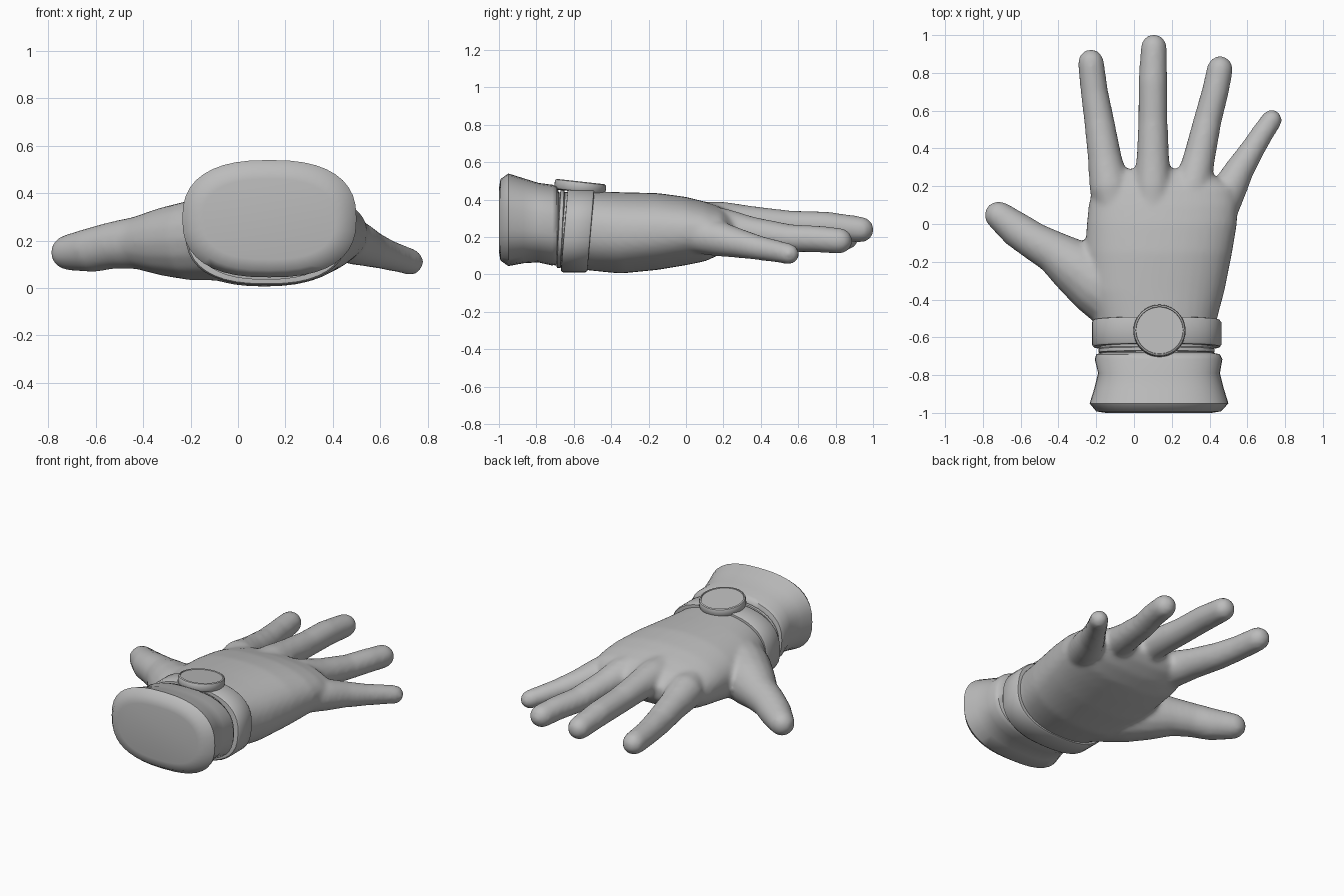
import bpy, bmesh, math
from mathutils import Vector

grey = bpy.data.materials.new("plain_grey")
grey.diffuse_color = (0.5, 0.5, 0.5, 1)


def finish(name, bm, angle=40):
    bmesh.ops.recalc_face_normals(bm, faces=bm.faces[:])
    me = bpy.data.meshes.new(name)
    bm.to_mesh(me)
    bm.free()
    me.materials.append(grey)
    me.shade_smooth()
    me.set_sharp_from_angle(angle=math.radians(angle))
    ob = bpy.data.objects.new(name, me)
    bpy.context.collection.objects.link(ob)
    return ob


def bridge(bm, rings):
    """Skin a list of point rings and cap both ends."""
    vs = [[bm.verts.new(p) for p in r] for r in rings]
    n = len(vs[0])
    for a, b in zip(vs, vs[1:]):
        for i in range(n):
            j = (i + 1) % n
            bm.faces.new((a[i], a[j], b[j], b[i]))
    bm.faces.new(vs[0])
    bm.faces.new(vs[-1][::-1])


def oval(y, x0, x1, z0, z1, power=2.5, lean=0.0, n=40):
    """Rounded cross-section at y; lean shifts y with height."""
    pts = []
    for i in range(n):
        t = 2 * math.pi * i / n
        c, s = math.cos(t), math.sin(t)
        c = math.copysign(abs(c) ** (2 / power), c)
        s = math.copysign(abs(s) ** (2 / power), s)
        pts.append(((x0 + x1) / 2 + c * (x1 - x0) / 2, y + lean * s,
                    (z0 + z1) / 2 + s * (z1 - z0) / 2))
    return pts


def finger(bm, path, n=16):
    """Round tube through (x, y, z, radius) points with a domed tip."""
    pts = [Vector(p[:3]) for p in path]
    rad = [p[3] for p in path]
    d = (pts[-1] - pts[-2]).normalized()
    tip, r = pts[-1].copy(), rad[-1]
    for a in (25, 50, 70, 84):
        pts.append(tip + d * r * math.sin(math.radians(a)))
        rad.append(r * math.cos(math.radians(a)))
    rings = []
    for i, p in enumerate(pts):
        d = (pts[min(i + 1, len(pts) - 1)] - pts[max(i - 1, 0)]).normalized()
        side = d.cross(Vector((0, 0, 1))).normalized()
        up = side.cross(d)
        rings.append([p + rad[i] * (side * math.cos(2 * math.pi * k / n)
                                    + up * math.sin(2 * math.pi * k / n)) for k in range(n)])
    bridge(bm, rings)


# Hand: palm and fingers fused into one smooth skin
bm = bmesh.new()
bridge(bm, [oval(*r, power=2.3) for r in (
    (-0.80, -0.17, 0.41, 0.07, 0.44),
    (-0.66, -0.18, 0.42, 0.04, 0.44),
    (-0.50, -0.21, 0.44, 0.02, 0.445),
    (-0.35, -0.26, 0.48, 0.005, 0.44),
    (-0.15, -0.26, 0.52, 0.025, 0.435),
    (0.00, -0.25, 0.545, 0.05, 0.415),
    (0.10, -0.24, 0.55, 0.07, 0.39),
    (0.19, -0.22, 0.53, 0.11, 0.36),
    (0.26, -0.17, 0.42, 0.16, 0.32),
    (0.29, -0.10, 0.32, 0.20, 0.29))])
for path in (
    # index
    ((-0.08, 0.00, 0.25, 0.10), (-0.13, 0.20, 0.25, 0.108), (-0.155, 0.35, 0.23, 0.09),
     (-0.185, 0.55, 0.205, 0.08), (-0.21, 0.70, 0.20, 0.073), (-0.228, 0.855, 0.20, 0.07)),
    # middle
    ((0.10, 0.00, 0.29, 0.10), (0.10, 0.20, 0.29, 0.10), (0.10, 0.35, 0.28, 0.087),
     (0.10, 0.55, 0.265, 0.078), (0.10, 0.75, 0.26, 0.077), (0.105, 0.935, 0.24, 0.07)),
    # ring
    ((0.27, 0.00, 0.27, 0.10), (0.31, 0.20, 0.255, 0.10), (0.345, 0.35, 0.225, 0.085),
     (0.39, 0.55, 0.195, 0.075), (0.43, 0.70, 0.19, 0.072), (0.455, 0.82, 0.18, 0.07)),
    # little
    ((0.42, 0.00, 0.22, 0.10), (0.50, 0.18, 0.19, 0.095), (0.56, 0.29, 0.165, 0.078),
     (0.63, 0.40, 0.14, 0.065), (0.68, 0.48, 0.125, 0.06), (0.728, 0.55, 0.11, 0.056)),
    # thumb
    ((-0.05, -0.42, 0.21, 0.18), (-0.20, -0.31, 0.20, 0.17), (-0.32, -0.22, 0.195, 0.145),
     (-0.43, -0.145, 0.19, 0.112), (-0.53, -0.09, 0.18, 0.10), (-0.62, -0.03, 0.16, 0.095),
     (-0.715, 0.045, 0.15, 0.077)),
):
    finger(bm, path)
hand = finish("hand", bm)
mod = hand.modifiers.new("fuse", "REMESH")
mod.mode = "VOXEL"
mod.voxel_size = 0.015
mod.use_smooth_shade = True
mod = hand.modifiers.new("soften", "SMOOTH")
mod.factor = 0.5
mod.iterations = 8

# Cuff: flared sleeve end with a rolled lip and a nearly flat cap
bm = bmesh.new()
bridge(bm, [oval(*r) for r in (
    (-1.000, -0.15, 0.41, 0.12, 0.46),
    (-0.992, -0.20, 0.46, 0.075, 0.51),
    (-0.950, -0.235, 0.50, 0.045, 0.54),
    (-0.870, -0.21, 0.475, 0.06, 0.515),
    (-0.790, -0.19, 0.455, 0.065, 0.49),
    (-0.715, -0.208, 0.468, 0.048, 0.48),
    (-0.690, -0.20, 0.455, 0.055, 0.47),
    (-0.680, -0.17, 0.41, 0.08, 0.44))])
finish("cuff", bm, 50)

# Thin inner ridge between cuff and strap
bm = bmesh.new()
bridge(bm, [oval(*r, lean=0.01) for r in (
    (-0.685, -0.17, 0.41, 0.06, 0.43),
    (-0.680, -0.188, 0.425, 0.035, 0.452),
    (-0.662, -0.188, 0.425, 0.035, 0.452),
    (-0.655, -0.17, 0.41, 0.06, 0.43))])
finish("inner_ridge", bm)

# Strap: band leaning slightly forward at the top
bm = bmesh.new()
bridge(bm, [oval(*r, lean=0.018) for r in (
    (-0.652, -0.19, 0.43, 0.04, 0.435),
    (-0.650, -0.215, 0.455, 0.018, 0.455),
    (-0.640, -0.222, 0.462, 0.012, 0.46),
    (-0.520, -0.222, 0.462, 0.012, 0.46),
    (-0.510, -0.215, 0.455, 0.018, 0.455),
    (-0.508, -0.19, 0.43, 0.04, 0.435))])
finish("strap", bm)

# Watch: turned case with a raised bezel and recessed dial
bm = bmesh.new()
n = 40
bridge(bm, [[(r * math.cos(2 * math.pi * k / n), r * math.sin(2 * math.pi * k / n), z)
             for k in range(n)] for r, z in (
    (0.115, -0.035), (0.132, -0.03), (0.138, -0.02), (0.138, 0.008),
    (0.134, 0.018), (0.126, 0.022), (0.124, 0.016))])
watch = finish("watch_case", bm, 35)
watch.location = (0.135, -0.565, 0.475)
watch.rotation_euler = (-0.11, 0, 0)
